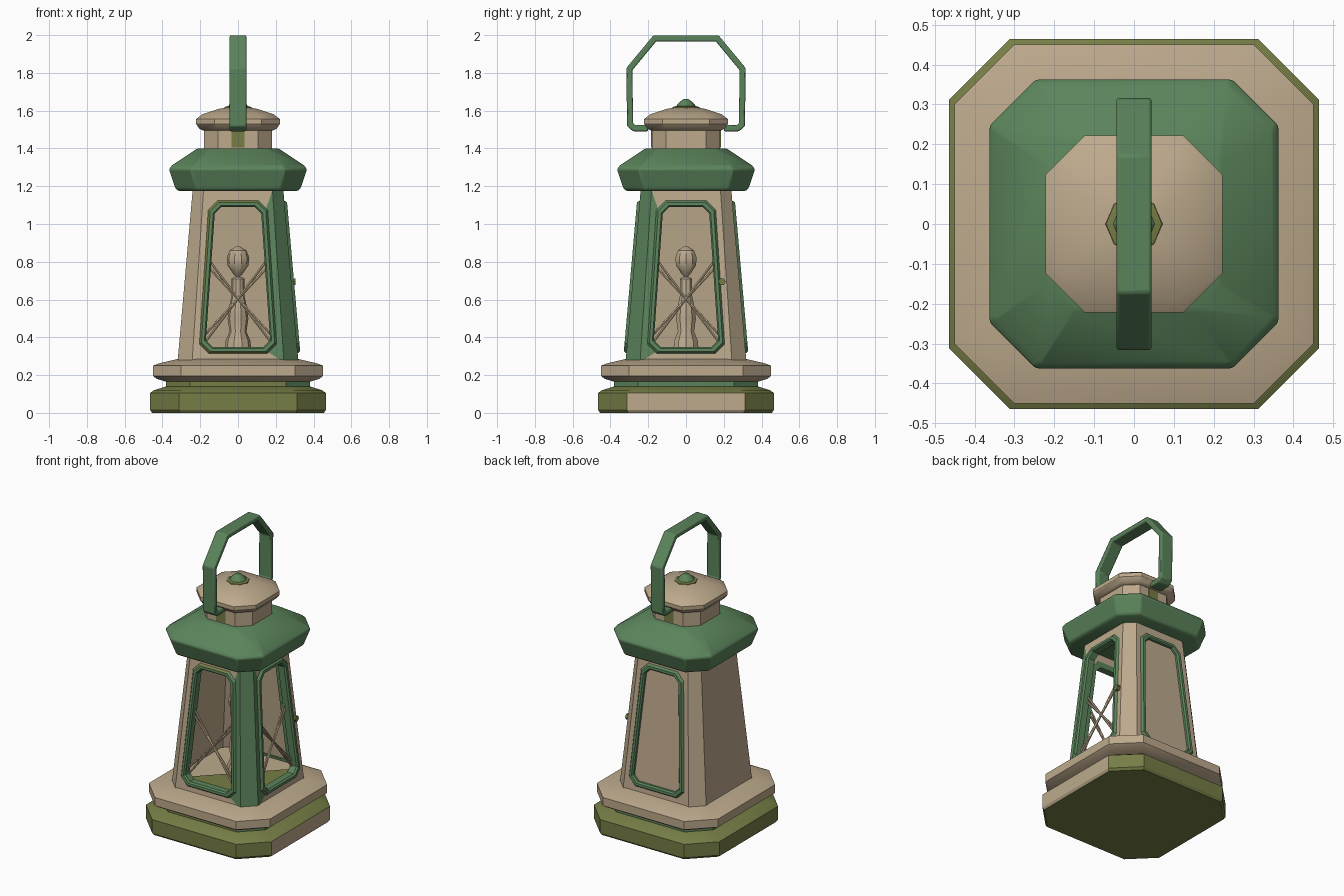
import bpy, bmesh, math
from mathutils import Vector, Matrix

cube = bpy.data.objects.get("Cube")
if cube:
    bpy.data.objects.remove(cube)


def material(name, rgb):
    m = bpy.data.materials.new(name)
    m.use_nodes = True
    m.diffuse_color = (*rgb, 1)
    m.node_tree.nodes["Principled BSDF"].inputs["Base Color"].default_value = (*rgb, 1)
    return m


MATS = [material("warm beige", (0.51, 0.40, 0.265)),
        material("leaf green", (0.105, 0.23, 0.105)),
        material("olive", (0.18, 0.205, 0.06))]
BEIGE, GREEN, OLIVE = range(3)
made = []


def loft(name, rings, colour=BEIGE, closed=False, bevel=0):
    """Skin a series of rings; colour is an index or a rule on (centre, normal)."""
    bm = bmesh.new()
    cache = {}

    def vert(p):
        key = tuple(round(c, 5) for c in p)
        if key not in cache:
            cache[key] = bm.verts.new(p)
        return cache[key]

    loops = [[vert(p) for p in r] for r in rings]
    pairs = list(zip(loops, loops[1:]))
    if closed:
        pairs.append((loops[-1], loops[0]))
    n = len(loops[0])
    for a, b in pairs:
        for i in range(n):
            j = (i + 1) % n
            corners = list(dict.fromkeys((a[i], a[j], b[j], b[i])))
            if len(corners) > 2:
                bm.faces.new(corners)
    if not closed:
        for end in (loops[0], loops[-1]):
            bm.faces.new(list(dict.fromkeys(end)))
    bmesh.ops.recalc_face_normals(bm, faces=bm.faces)
    for f in bm.faces:
        f.material_index = colour(f.calc_center_median(), f.normal) if callable(colour) else colour
    mesh = bpy.data.meshes.new(name)
    bm.to_mesh(mesh)
    bm.free()
    for m in MATS:
        mesh.materials.append(m)
    ob = bpy.data.objects.new(name, mesh)
    bpy.context.collection.objects.link(ob)
    if bevel:
        mod = ob.modifiers.new("soft edges", "BEVEL")
        mod.width, mod.segments, mod.limit_method = bevel, 2, "ANGLE"
    made.append(ob)


def octagon(h, c, z):
    """Square of half-width h with corners cut by c."""
    e = h - c
    return [Vector((x, y, z)) for x, y in
            ((e, -h), (h, -e), (h, e), (e, h), (-e, h), (-h, e), (-h, -e), (-e, -h))]


def lathe(name, profile, sides, colour):
    rings = [[Vector((r * math.cos(math.tau * k / sides), r * math.sin(math.tau * k / sides), z))
              for k in range(sides)] for r, z in profile]
    loft(name, rings, colour)


def rod(name, a, b, r, colour):
    turn = (b - a).to_track_quat("Z", "Y").to_matrix()
    ring = [turn @ Vector((r * math.cos(k * math.tau / 6), r * math.sin(k * math.tau / 6), 0))
            for k in range(6)]
    loft(name, [[p + v for v in ring] for p in (a, b)], colour)


# Stepped base
def base_colour(c, n):
    if c.z < 0.122:
        return BEIGE if n.x > 0.6 and c.x > 0.4 else OLIVE
    if c.z < 0.16:
        return GREEN if n.x > 0.4 or n.y > 0.4 else OLIVE
    return BEIGE


loft("base", [octagon(h, h * 0.33, z) for h, z in
              ((0.455, 0), (0.465, 0.015), (0.465, 0.105), (0.445, 0.12), (0.38, 0.14),
               (0.38, 0.165), (0.43, 0.18), (0.45, 0.195), (0.45, 0.25), (0.42, 0.262),
               (0.32, 0.285))], base_colour)

# Tapered body: walls, corner posts and window frames
LOW, HIGH, THICK = 0.27, 1.18, 0.035


def half(z):
    return 0.32 - 0.08 * (z - LOW) / (HIGH - LOW)


def side_loop(points, side, depth):
    """Put (u, z) points on one sloping side, sunk inwards by depth."""
    turn = Matrix.Rotation(side * math.pi / 2, 3, "Z")
    return [turn @ Vector((u, depth - half(z), z)) for u, z in points]


def window(grow, cut):
    """Trapezoid outline with trimmed corners."""
    b, t, z0, z1 = 0.17 + grow, 0.123 + grow, 0.35 - grow, 1.09 + grow
    return [(-b + cut, z0), (b - cut, z0), (b, z0 + cut), (t, z1 - cut),
            (t - cut, z1), (cut - t, z1), (-t, z1 - cut), (-b, z0 + cut)]


def body_colour(c, n):
    return GREEN if c.x - c.y > 0.4 and c.z > 0.3 else BEIGE


EDGE = 0.76
lo, hi = half(LOW) * EDGE, half(HIGH) * EDGE
corners = [(-lo, LOW), (lo, LOW), (lo, LOW), (hi, HIGH),
           (hi, HIGH), (-hi, HIGH), (-hi, HIGH), (-lo, LOW)]
hole = window(0.02, 0.045)

for side, name in enumerate(("front", "left", "back")):
    loft(name + "_wall", [side_loop(corners, side, 0), side_loop(hole, side, 0),
                          side_loop(hole, side, THICK), side_loop(corners, side, THICK)],
         body_colour, closed=True)

    def frame_colour(c, n, side=side):
        outer_slope = side == 0 and c.x < 0.1 and abs(c.y + half(c.z) + 0.006) < 0.002
        return OLIVE if outer_slope else GREEN

    loft(name + "_window_frame",
         [side_loop(window(g, k), side, d) for g, k, d in
          ((0.036, 0.05, 0.002), (0.024, 0.046, -0.014), (0.008, 0.04, -0.014),
           (0, 0.035, -0.004), (0, 0.035, THICK + 0.006), (0.036, 0.05, THICK + 0.006))],
         frame_colour, closed=True)

loft("back_panel", [side_loop(hole, 2, d) for d in (0.01, 0.03)])
loft("right_wall", [side_loop(corners, 3, d) for d in (0, THICK)])

for k in range(4):
    turn = Matrix.Rotation(k * math.pi / 2, 3, "Z")
    rings = []
    for z in (LOW, HIGH):
        d, e = half(z), half(z) * EDGE
        rings.append([turn @ Vector(p) for p in
                      ((e, -d, z), (d, -e, z), (d - THICK, -e, z), (e, THICK - d, z))])
    loft("corner_post", rings, body_colour)

# Inner floor with a painted corner
loft("floor", [octagon(0.28, 0.06, z) for z in (0.275, 0.335)])
loft("floor_paint", [[Vector((x, y, z)) for x, y in
                      ((-0.22, -0.27), (0.22, -0.27), (0.27, -0.22), (0.27, 0.22))]
                     for z in (0.334, 0.34)], OLIVE)

# Burner and flame bulb
lathe("burner", ((0.07, 0.335), (0.066, 0.38), (0.045, 0.43), (0.055, 0.5), (0.045, 0.57),
                 (0.034, 0.62), (0.034, 0.71), (0.02, 0.72)), 10, BEIGE)
lathe("flame_bulb", ((0.006, 0.715), (0.028, 0.74), (0.055, 0.78), (0.06, 0.82),
                     (0.045, 0.86), (0.012, 0.88)), 10, BEIGE)

# Crossed guard wires in the two open windows
for side in (0, 1):
    for s in (-1, 1):
        for spread in (-0.02, 0.02):
            ends = [(-0.155 * s, 0.79 + spread), (0.17 * s, 0.40 - spread)]
            a, b = side_loop(ends, side, 0.03)
            rod("guard_wire", a, b, 0.007, BEIGE)

# Door knob
rod("door_knob", Vector((0.27, 0.19, 0.695)), Vector((0.305, 0.19, 0.695)), 0.02, OLIVE)

# Roof
loft("roof", [octagon(h, h * 0.32, z) for h, z in
              ((0.315, 1.175), (0.33, 1.185), (0.365, 1.29), (0.35, 1.31), (0.215, 1.4))],
     GREEN, bevel=0.008)

# Neck with dark vents
loft("neck", [octagon(0.18, 0.075, z) for z in (1.39, 1.51)])
for y in (-0.18, 0.18):
    loft("neck_vent", [[Vector((x, y + dy, z)) for x, z in
                        ((-0.035, 1.405), (0.035, 1.405), (0.035, 1.495), (-0.035, 1.495))]
                       for dy in (-0.004, 0.004)], OLIVE)

# Cap and finial
loft("cap", [octagon(h, h * 0.44, z) for h, z in
             ((0.185, 1.495), (0.205, 1.505), (0.222, 1.53), (0.222, 1.555),
              (0.19, 1.58), (0.1, 1.61), (0.04, 1.62))])
lathe("finial_base", ((0.075, 1.605), (0.07, 1.62), (0.05, 1.625)), 8, OLIVE)
lathe("finial", ((0.06, 1.615), (0.035, 1.645), (0.012, 1.662)), 8, GREEN)

# Carrying handle: a flat strap swept along a mitred path
half_path = [(0.2, 1.507), (0.275, 1.507), (0.296, 1.525), (0.3, 1.82), (0.165, 1.983)]
path = [Vector(p) for p in half_path] + [Vector((-y, z)) for y, z in reversed(half_path)]
rings = []
for i, p in enumerate(path):
    before = (p - path[i - 1]).normalized() if i else (path[1] - p).normalized()
    after = (path[i + 1] - p).normalized() if i < len(path) - 1 else before
    tangent = (before + after).normalized()
    off = Vector((-tangent.y, tangent.x)) * 0.016 / tangent.dot(after)
    a, b = p + off, p - off
    rings.append([Vector((x, q.x, q.y)) for x, q in
                  ((-0.044, a), (0.044, a), (0.044, b), (-0.044, b))])
loft("handle", rings, GREEN, bevel=0.007)

# Smooth shading with kept edges
bpy.ops.object.select_all(action="DESELECT")
for ob in made:
    ob.select_set(True)
bpy.context.view_layer.objects.active = made[0]
bpy.ops.object.shade_smooth_by_angle(angle=math.radians(30))
